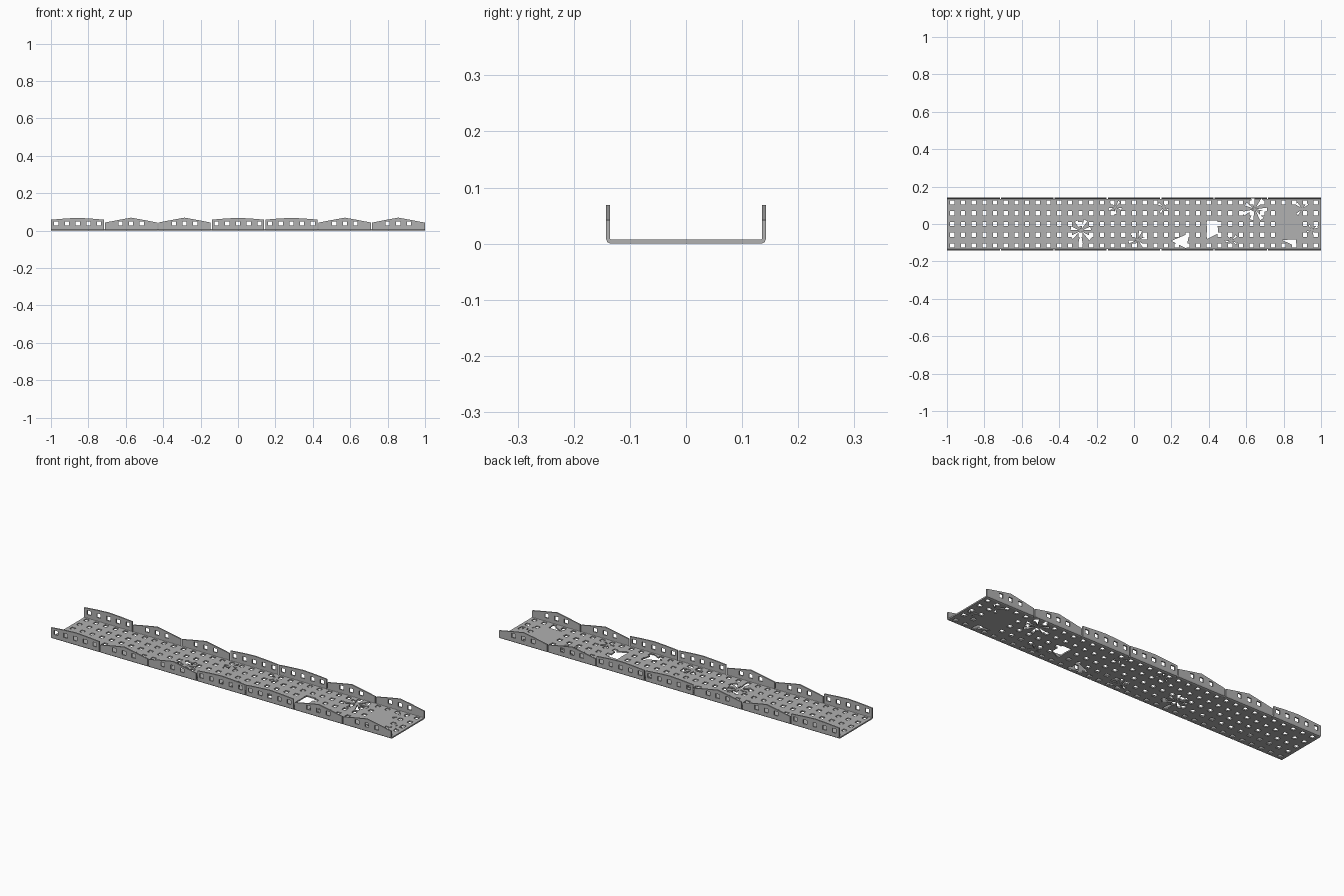
import bpy, bmesh, math, random
from mathutils import Vector

cube = bpy.data.objects.get("Cube")
if cube:
    bpy.data.objects.remove(cube, do_unlink=True)
random.seed(4)

PITCH = 2 / 35          # hole spacing
HALF = 0.0112           # half hole width
SIDE = 0.1425           # half channel width
SLIT = 0.003            # half slit width between flange sections
SECTION = 5 * PITCH

metal = bpy.data.materials.new("grey metal")
metal.use_nodes = True
grey = (0.44, 0.44, 0.44, 1)
metal.diffuse_color = grey
metal.node_tree.nodes["Principled BSDF"].inputs["Base Color"].default_value = grey

# Flange top heights at the start, quarter, middle, three quarters and end of a section
peak = (0.042, 0.056, 0.069, 0.056, 0.042)
flat = (0.058, 0.064, 0.068, 0.064, 0.058)
sections = [flat, peak, peak, flat, flat, peak, peak]


def top_height(x):
    s = min(6, max(0, int((x + 1) / SECTION)))
    t = min(4, max(0, ((x + 1) / SECTION - s) * 4))
    k = min(3, int(t))
    a, b = sections[s][k], sections[s][k + 1]
    return a + (b - a) * (t - k)


# Stations along the length: (x, kind of strip that follows)
stations = []
for i in range(35):
    start, mid = -1 + i * PITCH, -1 + (i + 0.5) * PITCH
    if i % 5 == 0 and i:
        stations.append((start + SLIT, "solid"))
    else:
        stations.append((start, "solid"))
    stations += [(mid - HALF, i), (mid, i), (mid + HALF, "solid")]
    if i % 5 == 4 and i < 34:
        stations.append((start + PITCH - SLIT, "slit"))
stations.append((1, "end"))

# Cross-section from the front flange, round the bends, to the back flange
flange = [(0, "flange"), (0.048, "hole"), (0.026, "flange"), (0.008, "bend")]
path = [(-SIDE, z, kind) for z, kind in flange]
path += [(-SIDE + 0.0025, 0.0025, "bend"), (-SIDE + 0.008, 0, "base")]
for j in range(-2, 3):
    path += [(j * PITCH - HALF, 0, j), (j * PITCH + HALF, 0, "base")]
path += [(SIDE - 0.008, 0, "bend"), (SIDE - 0.0025, 0.0025, "bend"),
         (SIDE, 0.008, "flange"), (SIDE, 0.026, "hole"),
         (SIDE, 0.048, "flange"), (SIDE, 0, "end")]


def is_open(strip, row):
    if strip == "slit":
        return row in ("flange", "hole", "bend")
    if strip == "solid":
        return False
    if row == "hole":
        torn = sections[strip // 5] is peak and strip % 5 in (0, 4)
        return not torn
    closed = strip in (31, 32) and row in (-1, 0, 1)
    return isinstance(row, int) and not closed


bm = bmesh.new()
grid = []
for x, strip in stations:
    line = []
    for k, (y, z, row) in enumerate(path):
        top = top_height(x)
        if k in (0, len(path) - 1):
            z = top
        elif k in (1, len(path) - 2):
            z = min(z, top - 0.007)
        line.append(bm.verts.new((x, y, z)))
    grid.append(line)
for i in range(len(stations) - 1):
    for k in range(len(path) - 1):
        if not is_open(stations[i][1], path[k][2]):
            a, b = grid[i], grid[i + 1]
            bm.faces.new((a[k], b[k], b[k + 1], a[k + 1]))
bmesh.ops.delete(bm, geom=[v for v in bm.verts if not v.link_faces], context="VERTS")


def to_object(bm, name):
    mesh = bpy.data.meshes.new(name)
    bm.to_mesh(mesh)
    bm.free()
    obj = bpy.data.objects.new(name, mesh)
    bpy.context.collection.objects.link(obj)
    mesh.materials.append(metal)
    return obj


channel = to_object(bm, "perforated_channel")
solid = channel.modifiers.new("thickness", "SOLIDIFY")
solid.thickness = 0.007
solid.offset = 1
solid.use_even_offset = True

# Torn openings in the base: star-shaped groups of wedges and larger gaps
cut = bmesh.new()


def prism(points):
    low = [cut.verts.new((x, y, -0.02)) for x, y in points]
    high = [cut.verts.new((x, y, 0.022)) for x, y in points]
    cut.faces.new(low[::-1])
    cut.faces.new(high)
    n = len(points)
    for i in range(n):
        j = (i + 1) % n
        cut.faces.new((low[i], low[j], high[j], high[i]))


def star(x, y, radius, petals):
    turn = random.random()
    for i in range(petals):
        a = (i + turn) * math.tau / petals
        r = radius * random.uniform(0.75, 1.05)
        centre = Vector((x, y))
        out = Vector((math.cos(a), math.sin(a)))
        side = Vector((-out.y, out.x)) * r * 0.17
        prism([tuple(centre + out * 0.008), tuple(centre + out * r - side),
               tuple(centre + out * r + side)])


for spec in [(-0.285, -0.035, 0.07, 7), (-0.10, 0.09, 0.045, 5), (0.02, -0.085, 0.05, 6),
             (0.16, 0.09, 0.035, 4), (0.52, -0.09, 0.04, 5), (0.645, 0.08, 0.065, 7),
             (0.90, 0.08, 0.045, 4), (0.95, -0.03, 0.035, 4)]:
    star(*spec)
prism([(0.20, -0.09), (0.28, -0.13), (0.295, -0.05)])
prism([(0.39, -0.08), (0.45, -0.05), (0.445, 0.02), (0.39, 0.02)])
prism([(0.79, -0.085), (0.865, -0.12), (0.865, -0.083)])
bmesh.ops.recalc_face_normals(cut, faces=cut.faces)
cutter = to_object(cut, "tear_cutter")
cutter.hide_render = True
cutter.hide_viewport = False

tear = channel.modifiers.new("tears", "BOOLEAN")
tear.operation = "DIFFERENCE"
tear.solver = "EXACT"
tear.use_self = True
tear.object = cutter

bpy.context.view_layer.objects.active = channel
channel.select_set(True)
for name in ("thickness", "tears"):
    bpy.ops.object.modifier_apply(modifier=name)
bpy.data.objects.remove(cutter, do_unlink=True)
bpy.ops.object.shade_smooth_by_angle(angle=math.radians(20))
